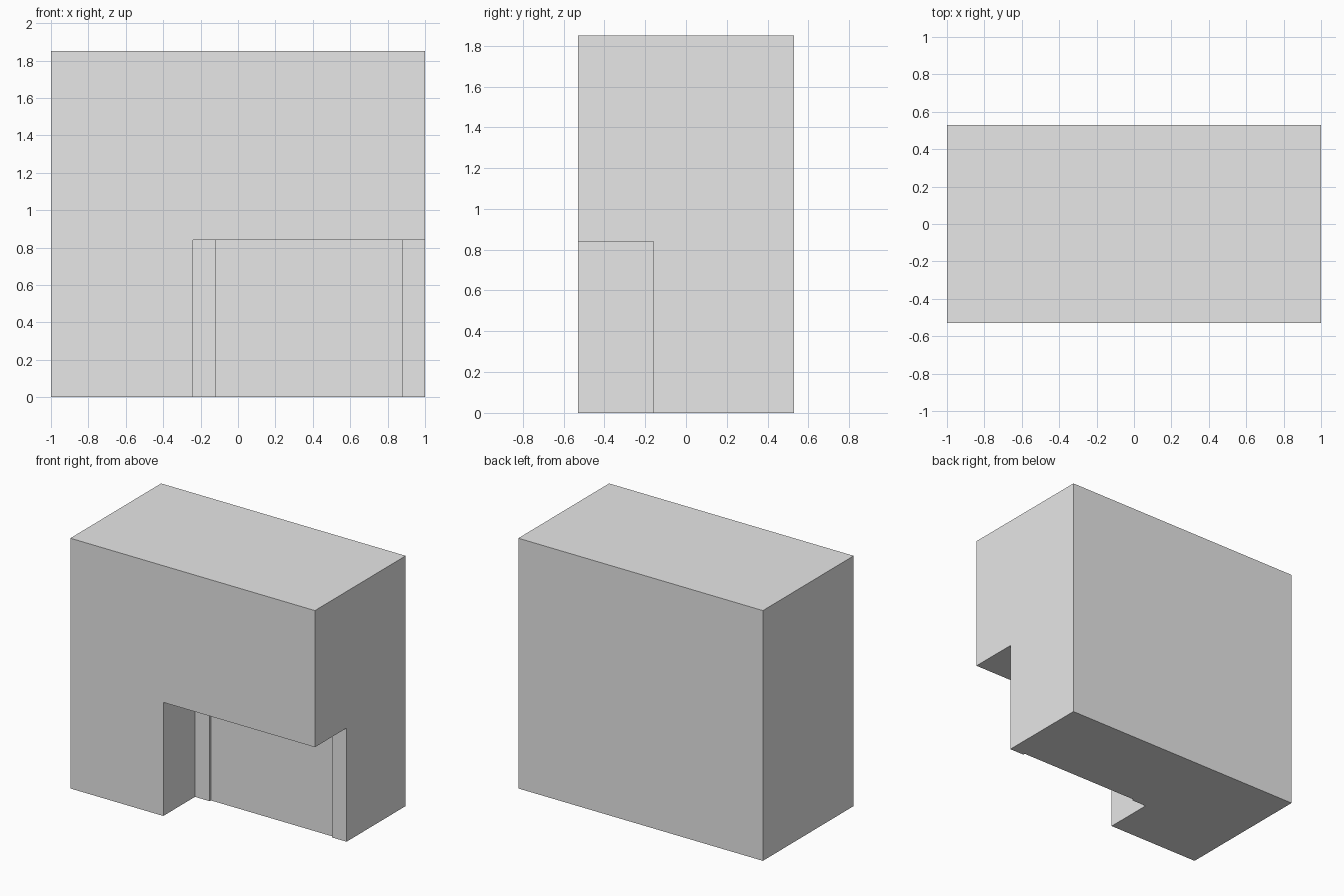
import bpy
import bmesh

default = bpy.data.objects.get("Cube")
if default:
    bpy.data.objects.remove(default, do_unlink=True)

grey = bpy.data.materials.new("light_grey")
grey.use_nodes = True
grey.diffuse_color = (0.8, 0.8, 0.8, 1)
grey.node_tree.nodes["Principled BSDF"].inputs["Base Color"].default_value = (0.8, 0.8, 0.8, 1)

HALF_DEPTH, HEIGHT = 0.53, 1.85
PORCH_TOP, PORCH_BACK, PANEL = 0.84, -0.16, -0.145


def prism(name, outline, z0, z1):
    """Extrude a plan outline upwards from z0 to z1."""
    bm = bmesh.new()
    base = bm.faces.new([bm.verts.new((x, y, z0)) for x, y in outline])
    top = bmesh.ops.extrude_face_region(bm, geom=[base])["geom"]
    verts = [v for v in top if isinstance(v, bmesh.types.BMVert)]
    bmesh.ops.translate(bm, verts=verts, vec=(0, 0, z1 - z0))
    bmesh.ops.recalc_face_normals(bm, faces=bm.faces)
    mesh = bpy.data.meshes.new(name)
    bm.to_mesh(mesh)
    bm.free()
    mesh.materials.append(grey)
    obj = bpy.data.objects.new(name, mesh)
    bpy.context.collection.objects.link(obj)
    return obj


# Main block
body = prism("building_body", [(-1, -HALF_DEPTH), (1, -HALF_DEPTH),
                               (1, HALF_DEPTH), (-1, HALF_DEPTH)], 0, HEIGHT)

# Corner porch with a shallow recessed panel in its back wall
porch = prism("porch_cutter", [(-0.24, -0.8), (1.2, -0.8), (1.2, PORCH_BACK),
                               (0.88, PORCH_BACK), (0.88, PANEL), (-0.12, PANEL),
                               (-0.12, PORCH_BACK), (-0.24, PORCH_BACK)], -0.2, PORCH_TOP)
porch.hide_render = True
porch.hide_set(True)
porch.display_type = 'WIRE'

cut = body.modifiers.new("porch_cut", 'BOOLEAN')
cut.operation = 'DIFFERENCE'
cut.solver = 'EXACT'
cut.object = porch
